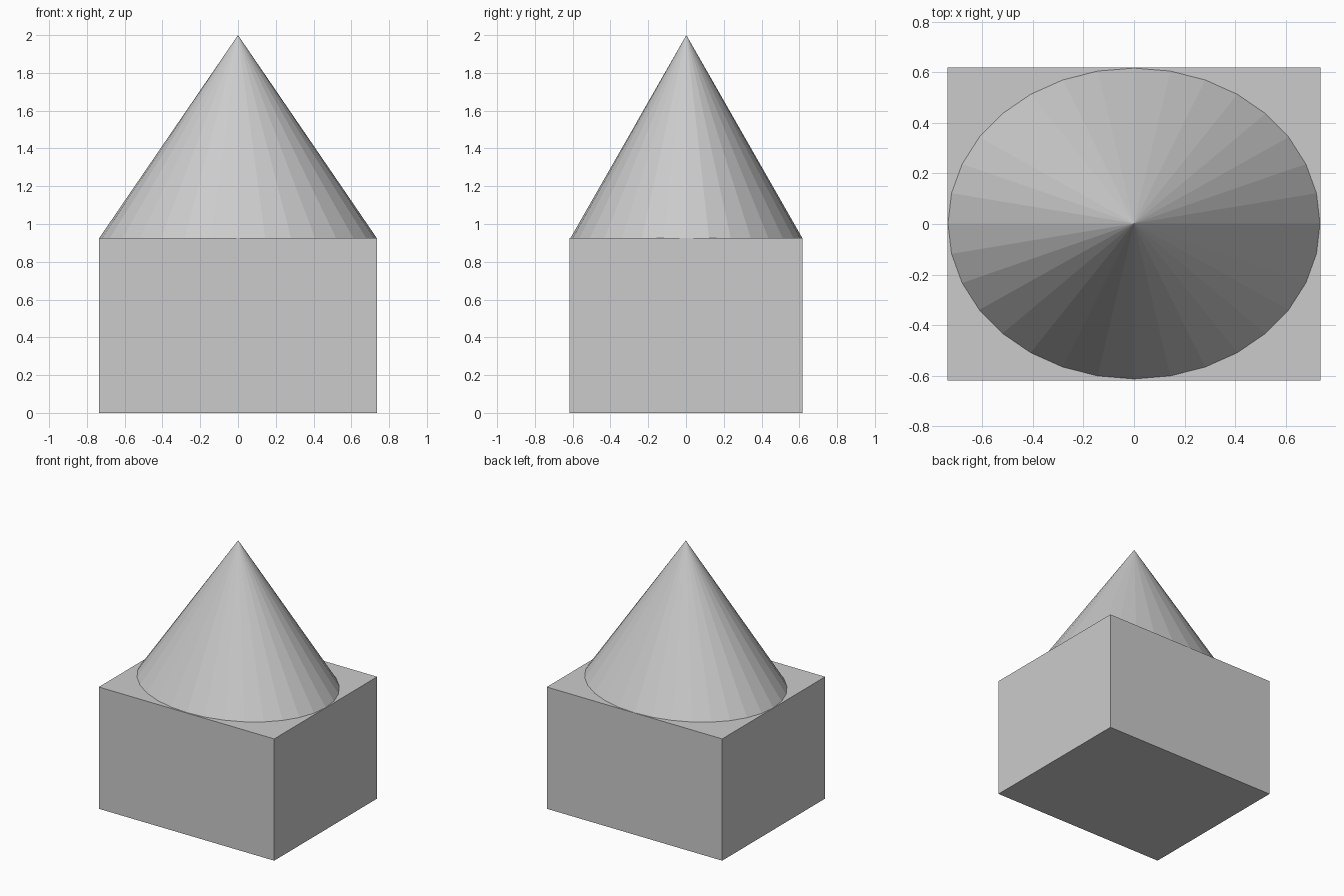
import bpy

if "Cube" in bpy.data.objects:
    bpy.data.objects.remove(bpy.data.objects["Cube"])

HALF_X, HALF_Y = 0.737, 0.618
WALL_TOP, APEX = 0.925, 2.0

# Rectangular block base
bpy.ops.mesh.primitive_cube_add(size=2, location=(0, 0, WALL_TOP / 2))
block = bpy.context.object
block.name = "block_base"
block.scale = (HALF_X, HALF_Y, WALL_TOP / 2)

# Flat-faceted elliptical cone roof, nearly touching the block edges
bpy.ops.mesh.primitive_cone_add(vertices=32, radius1=1, radius2=0, depth=APEX - WALL_TOP,
                                location=(0, 0.002, (APEX + WALL_TOP) / 2))
roof = bpy.context.object
roof.name = "cone_roof"
roof.scale = (0.735, 0.614, 1)
